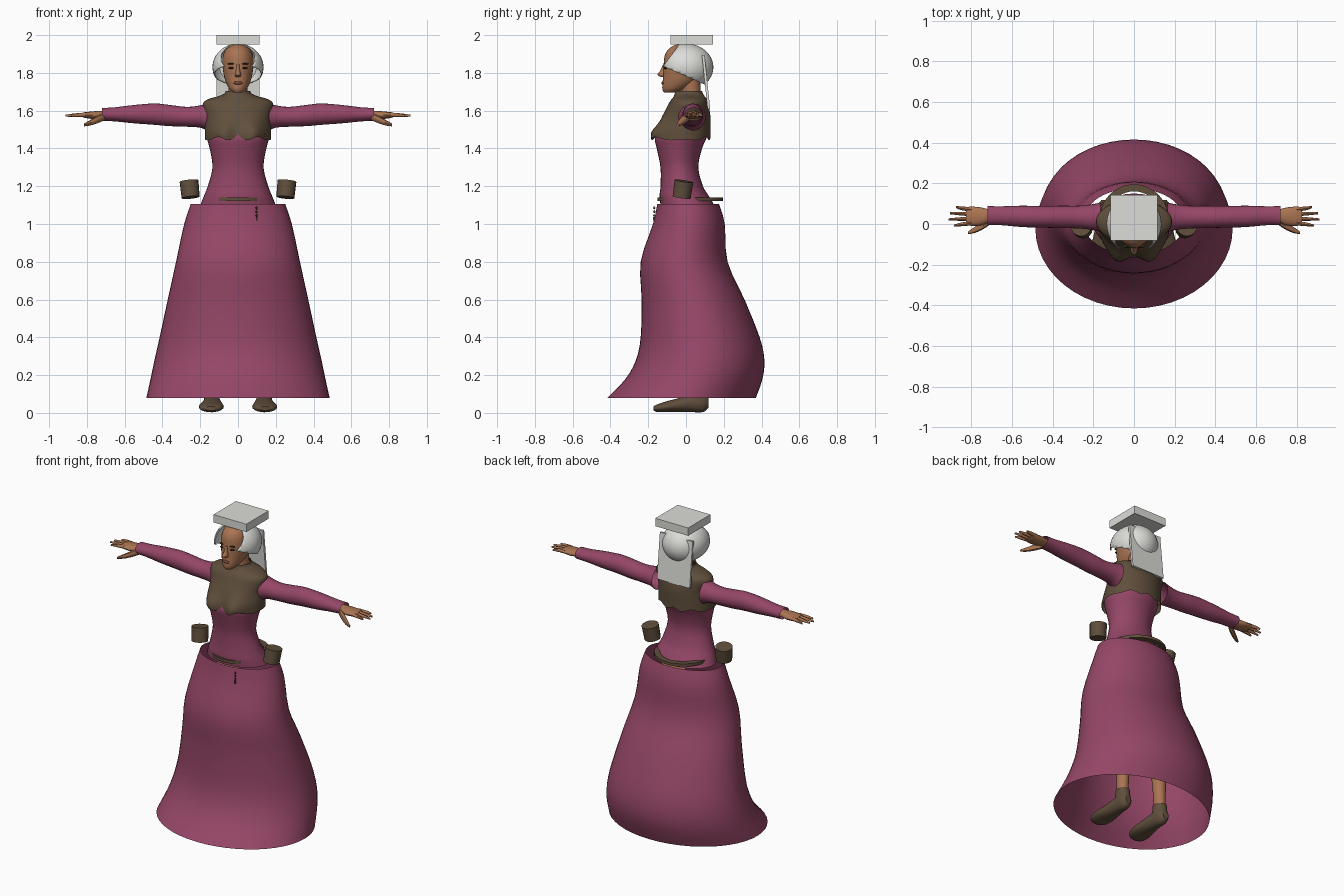
import bpy, bmesh, math
from mathutils import Matrix, Vector

cube = bpy.data.objects.get("Cube")
if cube:
    bpy.data.objects.remove(cube)


def material(name, rgb):
    m = bpy.data.materials.new(name)
    m.use_nodes = True
    m.diffuse_color = (*rgb, 1)
    m.node_tree.nodes["Principled BSDF"].inputs["Base Color"].default_value = (*rgb, 1)
    return m


PLUM = material("plum_cloth", (.3, .062, .135))
BROWN = material("brown_leather", (.115, .077, .045))
SKIN = material("skin", (.4, .175, .085))
WHITE = material("white_linen", (.72, .72, .69))
DARK = material("dark_hair", (.03, .018, .012))
LIPS = material("lips", (.2, .065, .04))
parts = []


def finish(name, bm, mat):
    bmesh.ops.recalc_face_normals(bm, faces=bm.faces[:])
    me = bpy.data.meshes.new(name)
    bm.to_mesh(me)
    bm.free()
    me.materials.append(mat)
    ob = bpy.data.objects.new(name, me)
    bpy.context.scene.collection.objects.link(ob)
    parts.append(ob)
    return ob


def spline(rings, steps):
    """Catmull-Rom through the given rings."""
    out = []
    for i in range(len(rings) - 1):
        p0, p1 = rings[max(i - 1, 0)], rings[i]
        p2, p3 = rings[i + 1], rings[min(i + 2, len(rings) - 1)]
        for s in range(steps):
            t = s / steps
            out.append([b + .5 * t * (c - a + t * (2 * a - 5 * b + 4 * c - d + t * (3 * (b - c) + d - a)))
                        for a, b, c, d in zip(p0, p1, p2, p3)])
    return out + [list(rings[-1])]


def loft(name, rings, mat, axis=2, n=24, side=1, caps=True, steps=3, shape=None):
    """Rings are (position on axis, min and max of the other two axes)."""
    bm = bmesh.new()
    rows = []
    for t, a0, a1, b0, b1 in spline(rings, steps):
        row = []
        for k in range(n):
            g = 2 * math.pi * k / n
            co = [(a0 + a1) / 2 + (a1 - a0) / 2 * math.cos(g),
                  (b0 + b1) / 2 + (b1 - b0) / 2 * math.sin(g)]
            co.insert(axis, t)
            v = Vector(co)
            if shape:
                shape(v)
            v.x *= side
            row.append(bm.verts.new(v))
        rows.append(row)
    for r, q in zip(rows, rows[1:]):
        for k in range(n):
            j = (k + 1) % n
            bm.faces.new((r[k], r[j], q[j], q[k]))
    if caps:
        bm.faces.new(rows[0])
        bm.faces.new(rows[-1])
    return finish(name, bm, mat)


def body(name, rings, mat, **kw):
    """Upright loft symmetric in x: (z, half width, front y, back y)."""
    return loft(name, [(z, -w, w, f, b) for z, w, f, b in rings], mat, **kw)


def ball(name, centre, radii, mat, n=16):
    bm = bmesh.new()
    bmesh.ops.create_uvsphere(bm, u_segments=n, v_segments=n // 2, radius=1,
                              matrix=Matrix.Translation(centre) @ Matrix.Diagonal((*radii, 1)))
    return finish(name, bm, mat)


def box(name, centre, size, mat, tilt=0):
    bm = bmesh.new()
    bmesh.ops.create_cube(bm, size=1, matrix=Matrix.Translation(centre)
                          @ Matrix.Rotation(tilt, 4, 'X') @ Matrix.Diagonal((*size, 1)))
    return finish(name, bm, mat)


# Skirt, open at both ends
body("skirt", [(.08, .485, -.415, .37), (.18, .463, -.32, .405), (.28, .442, -.265, .415),
               (.4, .415, -.24, .39), (.6, .372, -.235, .31), (.8, .328, -.24, .22),
               (1, .285, -.175, .205), (1.105, .25, -.152, .175)],
     PLUM, n=48, caps=False)

# Bodice
body("bodice", [(1.1, .2, -.135, .15), (1.15, .18, -.14, .12), (1.2, .16, -.135, .09),
                (1.3, .135, -.135, .065), (1.4, .15, -.155, .085), (1.46, .165, -.165, .11),
                (1.52, .16, -.13, .11)], PLUM, n=32, caps=False)


# Vest with bust and scalloped hem
def bust(v):
    if v.y < 0:
        up = math.exp(-((v.z - 1.475) / .06) ** 2)
        v.y -= .05 * up * math.exp(-((abs(v.x) - .085) / .055) ** 2)
    if v.z < 1.47:
        v.z += .009 * math.cos(abs(v.x) * 60)


body("vest", [(1.452, .175, -.155, .13), (1.5, .175, -.148, .13), (1.56, .172, -.13, .13),
              (1.6, .18, -.11, .125), (1.64, .185, -.09, .117), (1.662, .155, -.075, .11),
              (1.675, .11, -.065, .1), (1.69, .072, -.06, .09), (1.705, .065, -.055, .085)],
     BROWN, n=48, caps=False, shape=bust)

# Neck and head
body("neck", [(1.6, .06, -.04, .09), (1.68, .05, -.025, .078), (1.77, .05, -.025, .075)], SKIN)
body("head", [(1.695, .022, -.115, -.06), (1.712, .043, -.125, -.01), (1.74, .06, -.125, .04),
              (1.77, .071, -.122, .07), (1.81, .079, -.12, .085), (1.85, .083, -.118, .095),
              (1.89, .08, -.113, .1), (1.92, .067, -.098, .085), (1.942, .043, -.07, .05),
              (1.952, .01, -.04, .01)], SKIN, n=32)
body("nose", [(1.845, .008, -.122, -.1), (1.81, .011, -.137, -.1), (1.79, .017, -.152, -.1),
              (1.777, .011, -.13, -.1)], SKIN, n=12)
ball("lips", (0, -.122, 1.747), (.024, .008, .009), LIPS)

# Linen cap, cut open at the face and neck
bm = bmesh.new()
bmesh.ops.create_uvsphere(bm, u_segments=40, v_segments=24, radius=1,
                          matrix=Matrix.Translation((0, 0, 1.83)) @ Matrix.Diagonal((.135, .145, .125, 1)))
for normal in ((0, -.12, .09), (0, -.09, -.205)):
    bmesh.ops.bisect_plane(bm, geom=bm.verts[:] + bm.edges[:] + bm.faces[:],
                           plane_co=(0, -.122, 1.835), plane_no=normal, clear_outer=True)
finish("cap", bm, WHITE).modifiers.new("thickness", 'SOLIDIFY').thickness = .005

# Flat hat top and back veil
box("hat_top", (0, .031, 1.975), (.23, .224, .05), WHITE)
box("veil", (0, .106, 1.752), (.23, .014, .287), WHITE, tilt=.105)

# Belt ring, showing at front and back only
bm = bmesh.new()
rows = []
for r, z in ((1, 1.122), (1, 1.14), (.8, 1.14), (.8, 1.122)):
    rows.append([bm.verts.new((.17 * r * math.cos(k * math.pi / 20),
                               .022 + .173 * r * math.sin(k * math.pi / 20), z)) for k in range(40)])
for i in range(4):
    r, q = rows[i], rows[(i + 1) % 4]
    for k in range(40):
        bm.faces.new((r[k], r[(k + 1) % 40], q[(k + 1) % 40], q[k]))
finish("belt", bm, BROWN)

# Hanging key on the skirt front
for z in (1.085, 1.065, 1.045):
    ball("key_chain", (.098, -.168, z), (.005, .006, .008), BROWN, 8)
box("key", (.098, -.172, 1.028), (.008, .008, .02), BROWN)

for side, word in ((1, "left"), (-1, "right")):
    # Face details
    ball(word + "_eye", (side * .035, -.108, 1.826), (.015, .009, .006), DARK)
    ball(word + "_eyebrow", (side * .036, -.108, 1.848), (.02, .009, .004), DARK)

    # Sleeve with gathered shoulder
    loft(word + "_sleeve", [(.165, -.04, .105, 1.495, 1.64), (.2, -.03, .098, 1.51, 1.628),
                            (.27, -.022, .09, 1.515, 1.62), (.36, -.02, .09, 1.518, 1.63),
                            (.44, -.018, .088, 1.525, 1.638), (.55, -.015, .09, 1.533, 1.63),
                            (.65, -.006, .087, 1.543, 1.618), (.72, -.006, .088, 1.547, 1.614)],
         PLUM, axis=0, side=side, caps=False)

    # Hand
    loft(word + "_palm", [(.66, .015, .07, 1.555, 1.603), (.71, .008, .072, 1.558, 1.6),
                          (.76, -.008, .083, 1.555, 1.597), (.81, -.008, .085, 1.562, 1.592),
                          (.825, 0, .078, 1.568, 1.588)], SKIN, axis=0, side=side, n=16)
    for i, tip in enumerate((.885, .912, .905, .875)):
        y, spread = .004 + i * .0225, (i - 1.5) * .008
        loft(word + "_finger", [(.8, y - .011, y + .011, 1.566, 1.59),
                                (.85, y - .009 + spread / 2, y + .009 + spread / 2, 1.567, 1.587),
                                (tip, y - .005 + spread, y + .005 + spread, 1.568, 1.579)],
             SKIN, axis=0, side=side, n=8)
    loft(word + "_thumb", [(.705, 0, .03, 1.55, 1.59), (.74, -.025, .012, 1.535, 1.575),
                           (.78, -.043, -.012, 1.522, 1.552), (.815, -.05, -.036, 1.517, 1.532)],
         SKIN, axis=0, side=side, n=8)

    # Tilted belt pouch
    bm = bmesh.new()
    bmesh.ops.create_cone(bm, cap_ends=True, segments=16, radius1=.048, radius2=.05, depth=.088,
                          matrix=Matrix.Translation((side * .255, -.017, 1.184))
                          @ Matrix.Rotation(side * .1, 4, 'Y') @ Matrix.Rotation(-.15, 4, 'X'))
    finish(word + "_pouch", bm, BROWN)

    # Leg and shoe
    loft(word + "_leg", [(.07, .108, .17, .03, .1), (.2, .103, .173, .025, .1),
                         (.35, .088, .175, .015, .105), (.55, .075, .165, -.03, .075),
                         (.8, .04, .18, -.07, .09), (1, .02, .19, -.09, .1)],
         SKIN, side=side)
    loft(word + "_shoe", [(.118, .12, .16, .025, .08), (.09, .1, .178, .004, .11),
                          (.03, .092, .183, .004, .1), (-.04, .082, .195, .004, .078),
                          (-.1, .075, .207, .004, .062), (-.15, .088, .2, .004, .046),
                          (-.172, .115, .175, .012, .034)], BROWN, axis=1, side=side, n=20)
    loft(word + "_shoe_cuff", [(.05, .095, .182, .01, .115), (.09, .098, .18, .018, .112),
                               (.13, .1, .178, .02, .108)], BROWN, side=side, caps=False)

# Smooth shading with sharp corners kept
bpy.ops.object.select_all(action='DESELECT')
for ob in parts:
    ob.select_set(True)
bpy.context.view_layer.objects.active = parts[0]
bpy.ops.object.shade_smooth_by_angle(angle=math.radians(45))
